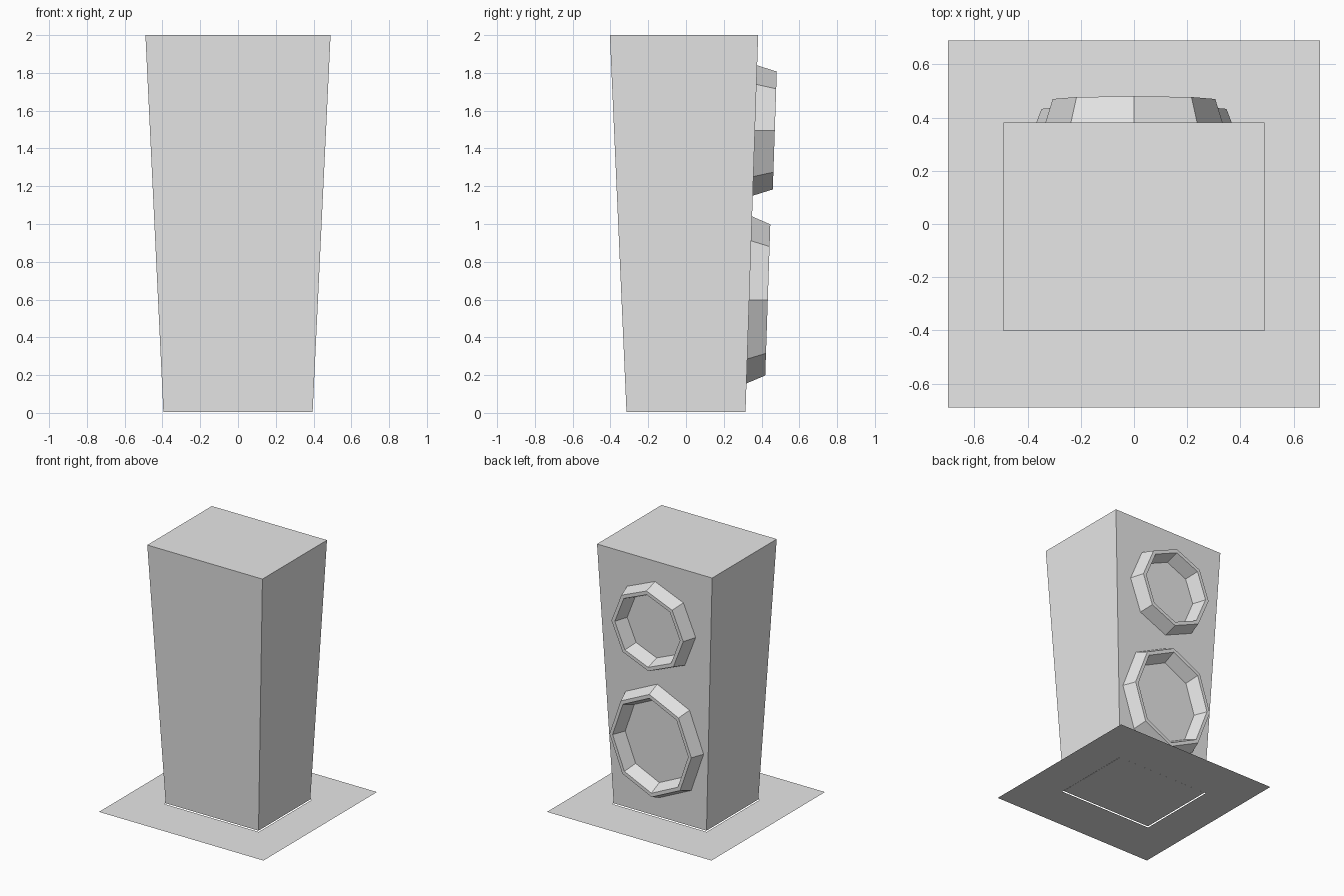
import bpy
import bmesh
from math import sin, cos, tau

cube = bpy.data.objects.get("Cube")
if cube:
    bpy.data.objects.remove(cube, do_unlink=True)

grey = bpy.data.materials.new("plain grey")
grey.use_nodes = True
grey.diffuse_color = (0.8, 0.8, 0.8, 1)
grey.node_tree.nodes["Principled BSDF"].inputs["Base Color"].default_value = (0.8, 0.8, 0.8, 1)


def finish(name, bm, recalc=True):
    if recalc:
        bmesh.ops.recalc_face_normals(bm, faces=bm.faces)
    mesh = bpy.data.meshes.new(name)
    bm.to_mesh(mesh)
    bm.free()
    mesh.materials.append(grey)
    obj = bpy.data.objects.new(name, mesh)
    bpy.context.collection.objects.link(obj)
    return obj


def rectangle(bm, x, y0, y1, z):
    return [bm.verts.new(p) for p in ((-x, y0, z), (x, y0, z), (x, y1, z), (-x, y1, z))]


def bridge(bm, a, b):
    n = len(a)
    for i in range(n):
        j = (i + 1) % n
        bm.faces.new((a[i], a[j], b[j], b[i]))


# Cabinet, widening towards the top
BOTTOM, TOP = 0.005, 2.0
BACK_BOTTOM, BACK_TOP = 0.315, 0.382
bm = bmesh.new()
low = rectangle(bm, 0.395, -0.315, BACK_BOTTOM, BOTTOM)
high = rectangle(bm, 0.49, -0.403, BACK_TOP, TOP)
bridge(bm, low, high)
bm.faces.new(low)
bm.faces.new(high)
finish("cabinet", bm)

# Thin floor sheet with an opening under the cabinet
bm = bmesh.new()
bridge(bm, rectangle(bm, 0.70, -0.69, 0.69, 0), rectangle(bm, 0.402, -0.322, 0.322, 0))
for face in bm.faces:
    face.normal_update()
    if face.normal.z < 0:
        face.normal_flip()
finish("floor_sheet", bm, recalc=False)


# Eight-sided speaker rings lying on the sloping back face
def speaker_ring(name, z_mid, depth, width_scale, radii):
    slope = (BACK_TOP - BACK_BOTTOM) / (TOP - BOTTOM)
    bm = bmesh.new()
    loops = []
    for radius, out in zip(radii, (0, depth, depth, 0)):
        loop = []
        for i in range(8):
            a = tau * i / 8
            z = z_mid + radius * cos(a)
            y = BACK_BOTTOM + slope * (z - BOTTOM) + out
            loop.append(bm.verts.new((radius * sin(a) * width_scale, y, z)))
        loops.append(loop)
    for a, b in zip(loops, loops[1:]):
        bridge(bm, a, b)
    # the inner foot sits on the cabinet, so the underside closes the ring
    bridge(bm, loops[-1], loops[0])
    finish(name, bm)


speaker_ring("upper_speaker_ring", 1.495, 0.105, 0.98, (0.345, 0.312, 0.283, 0.25))
speaker_ring("lower_speaker_ring", 0.598, 0.098, 0.87, (0.442, 0.40, 0.37, 0.325))
